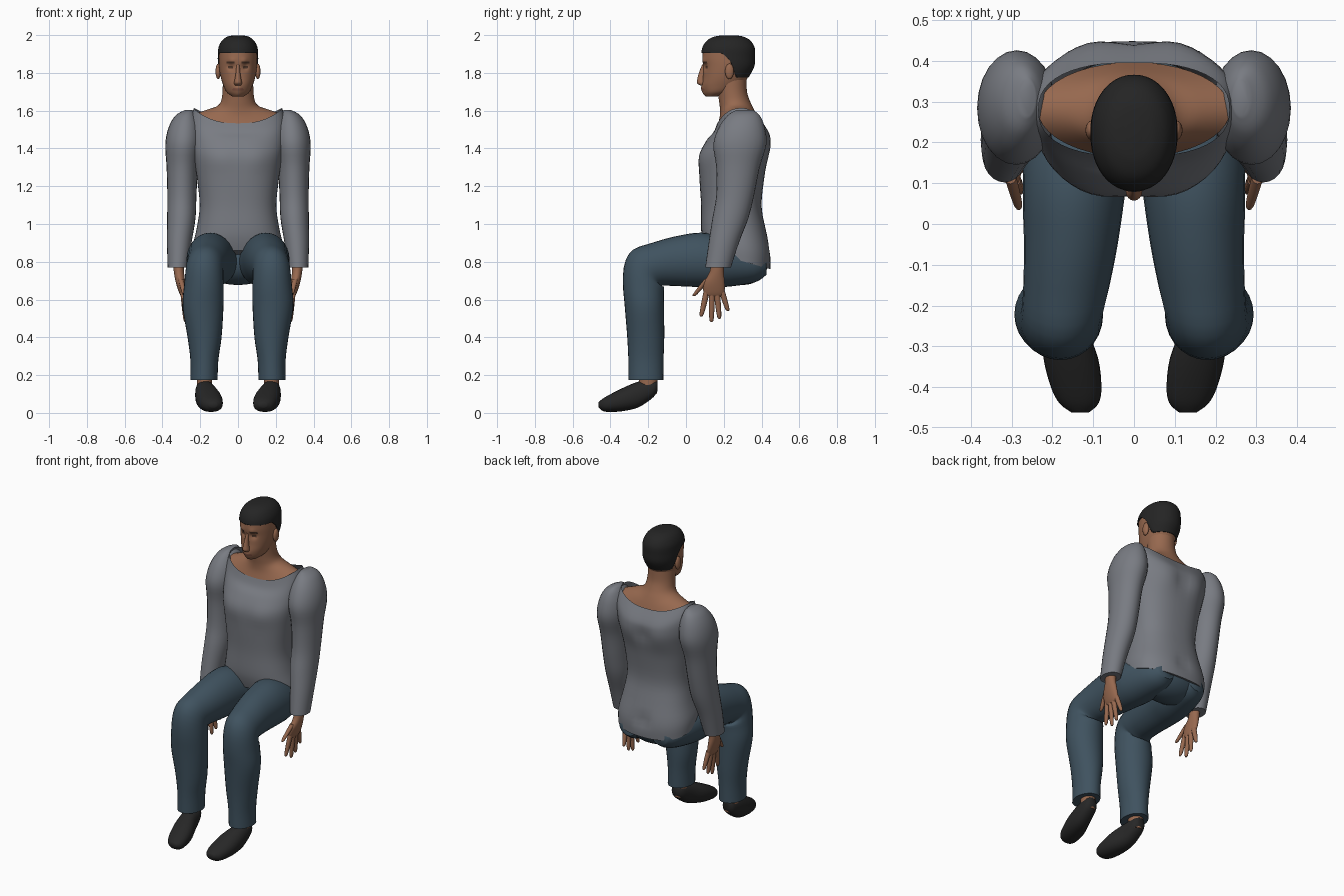
import bpy
import bmesh
import math
from mathutils import Vector

cube = bpy.data.objects.get("Cube")
if cube:
    bpy.data.objects.remove(cube, do_unlink=True)


def material(name, colour):
    mat = bpy.data.materials.new(name)
    mat.use_nodes = True
    rgba = (*colour, 1)
    mat.diffuse_color = rgba
    shader = mat.node_tree.nodes["Principled BSDF"]
    shader.inputs["Base Color"].default_value = rgba
    shader.inputs["Roughness"].default_value = 0.8
    return mat


SKIN = material("brown skin", (.31, .14, .078))
LIP = material("lip", (.24, .095, .06))
BROW = material("dark brow", (.07, .035, .022))
HAIR = material("black hair", (.018, .018, .018))
WOOL = material("grey wool", (.19, .2, .225))
DENIM = material("blue denim", (.05, .085, .115))
LEATHER = material("black leather", (.02, .02, .02))


def spline(rings, steps):
    """Smoothly interpolate ring settings through every given ring."""
    rings = [tuple(r) + (0,) * (7 - len(r)) for r in rings]
    result = []
    for i in range(len(rings) - 1):
        a, b, c, d = (rings[max(0, min(len(rings) - 1, i + k))] for k in (-1, 0, 1, 2))
        for s in range(steps):
            t = s / steps
            result.append([q + t / 2 * (r - p + t * (2 * p - 5 * q + 4 * r - w
                           + t * (3 * q - p - 3 * r + w)))
                           for p, q, r, w in zip(a, b, c, d)])
    result.append(rings[-1])
    return result


def finish(ob, mirror=False):
    if mirror:
        ob.modifiers.new("Mirror", "MIRROR")
    bpy.ops.object.select_all(action="DESELECT")
    ob.select_set(True)
    bpy.context.view_layer.objects.active = ob
    bpy.ops.object.shade_smooth_by_angle(angle=math.radians(50))
    return ob


def loft(name, rings, mat, power=1, sides=24, steps=4, top_open=False,
         mirror=False, shape=None):
    """Rings are x, y, z, half width, half depth, tilt in degrees, saddle height."""
    bm = bmesh.new()
    loops = []
    for x, y, z, width, depth, tilt, saddle in spline(rings, steps):
        tilt = math.radians(tilt)
        loop = []
        for k in range(sides):
            angle = math.tau * k / sides
            c, s = math.cos(angle), math.sin(angle)
            u = math.copysign(abs(c) ** power, c) * width
            v = math.copysign(abs(s) ** power, s) * depth
            lift = saddle * math.cos(2 * angle)
            co = Vector((x + u, y + v * math.cos(tilt), z + v * math.sin(tilt) + lift))
            loop.append(bm.verts.new(shape(co) if shape else co))
        loops.append(loop)
    for low, high in zip(loops, loops[1:]):
        for k in range(sides):
            j = (k + 1) % sides
            bm.faces.new((low[k], low[j], high[j], high[k]))
    bm.faces.new(loops[0])
    if not top_open:
        bm.faces.new(loops[-1])
    bmesh.ops.recalc_face_normals(bm, faces=bm.faces)
    mesh = bpy.data.meshes.new(name)
    bm.to_mesh(mesh)
    bm.free()
    mesh.materials.append(mat)
    ob = bpy.data.objects.new(name, mesh)
    bpy.context.collection.objects.link(ob)
    return finish(ob, mirror)


def ellipsoid(name, place, size, mat, mirror=False):
    bm = bmesh.new()
    bmesh.ops.create_uvsphere(bm, u_segments=24, v_segments=16, radius=1)
    for v in bm.verts:
        v.co = Vector(place) + v.co * Vector(size)
    mesh = bpy.data.meshes.new(name)
    bm.to_mesh(mesh)
    bm.free()
    mesh.materials.append(mat)
    ob = bpy.data.objects.new(name, mesh)
    bpy.context.collection.objects.link(ob)
    return finish(ob, mirror)


def sculptor(bumps):
    """Return a function pushing points along y near each bump and its mirror."""
    def shape(co):
        push = 0
        for x, y, z, radius, amount in bumps:
            near = Vector((abs(co.x), co.y, co.z)) - Vector((x, y, z))
            push += amount * math.exp(-near.length_squared / radius ** 2)
        return co + Vector((0, push, 0))
    return shape


# Sweater body with tilted hem and wide saddle neckline
loft("sweater_body", [
    (0, .275, .81, .24, .18, -16), (0, .268, .88, .24, .183, -10),
    (0, .25, .98, .218, .17), (0, .24, 1.1, .203, .16),
    (0, .243, 1.25, .218, .172), (0, .252, 1.36, .236, .18),
    (0, .272, 1.44, .25, .165), (0, .288, 1.515, .252, .143, 0, .03),
    (0, .28, 1.578, .234, .115, 5, .035)],
    WOOL, power=.82, sides=48, top_open=True, shape=sculptor([
        (.11, .43, 1.42, .09, .018), (.1, .08, 1.35, .07, -.008),
        (0, .46, .86, .04, -.02), (0, .43, 1.4, .04, -.01)]))

# Sleeves with rounded shoulders
loft("sleeves", [
    (.262, .31, 1.603, .02, .045), (.275, .305, 1.575, .055, .085),
    (.283, .295, 1.51, .085, .122), (.289, .285, 1.42, .096, .14),
    (.295, .275, 1.3, .083, .115), (.297, .26, 1.15, .077, .1),
    (.3, .235, 1.03, .075, .095), (.311, .2, .9, .065, .08),
    (.318, .17, .77, .054, .068)], WOOL, mirror=True)

# Trousers: seat and bent legs
ellipsoid("trouser_seat", (0, .3, .795), (.21, .135, .118), DENIM)
loft("trouser_legs", [
    (.11, .425, .77, .05, .04, 90), (.115, .36, .78, .1, .09, 90),
    (.135, .2, .798, .13, .132, 90), (.147, .08, .81, .126, .144, 90),
    (.155, -.05, .803, .115, .132, 92), (.167, -.16, .785, .105, .116, 105),
    (.177, -.215, .755, .1, .123, 135), (.181, -.225, .67, .105, .11, 172),
    (.185, -.22, .56, .108, .104, 180), (.177, -.213, .4, .09, .098, 180),
    (.178, -.212, .28, .074, .093, 180), (.18, -.212, .175, .072, .092, 180)],
    DENIM, sides=28, mirror=True)

# Ankles and shoes
loft("ankles", [(.179, -.2, .24, .04, .048), (.178, -.2, .16, .04, .048),
                (.176, -.205, .1, .04, .05)], SKIN, mirror=True)
loft("shoes", [
    (.18, -.152, .14, .022, .026, 90), (.178, -.175, .127, .042, .046, 90),
    (.172, -.25, .098, .055, .068, 90), (.155, -.33, .072, .067, .062, 90),
    (.142, -.4, .052, .062, .047, 90), (.135, -.44, .043, .048, .033, 90),
    (.132, -.462, .043, .022, .014, 90)], LEATHER, power=.9, mirror=True)

# Hands: palm, then spread fingers and thumb
loft("palms", [
    (.315, .168, .82, .03, .036), (.313, .163, .75, .027, .037),
    (.304, .15, .69, .025, .055), (.294, .148, .64, .019, .056),
    (.29, .148, .618, .012, .045)], SKIN, mirror=True)
fingers = {
    "thumbs": ((.303, .115, .71), (.282, .04, .618)),
    "index_fingers": ((.292, .11, .645), (.278, .08, .51)),
    "middle_fingers": ((.291, .137, .64), (.278, .135, .48)),
    "ring_fingers": ((.291, .163, .64), (.278, .177, .498)),
    "little_fingers": ((.291, .188, .65), (.28, .222, .54))}
for name, (root, tip) in fingers.items():
    root, tip = Vector(root), Vector(tip)
    rings = [(*root.lerp(tip, t), .013 * r, .015 * r)
             for t, r in ((0, 1.1), (.5, 1), (.9, .75), (1, .3))]
    loft(name, rings, SKIN, sides=12, mirror=True)

# Neck spreading into the bare shoulders
loft("neck", [
    (0, .28, 1.545, .236, .117, 0, .035), (0, .278, 1.585, .165, .1, 0, .02),
    (0, .27, 1.615, .113, .09, 0, .008), (0, .257, 1.65, .09, .082),
    (0, .245, 1.7, .082, .078), (0, .235, 1.77, .08, .085)], SKIN, sides=40)

# Head with sockets, brow ridge, lips and chin
skull = [
    (0, .14, 1.676, .032, .027), (0, .168, 1.698, .06, .072),
    (0, .193, 1.735, .078, .107), (0, .21, 1.78, .092, .12),
    (0, .223, 1.83, .1, .132), (0, .223, 1.88, .101, .136),
    (0, .225, 1.93, .097, .131), (0, .226, 1.968, .077, .106),
    (0, .227, 1.988, .047, .066), (0, .228, 1.994, .012, .02)]
head = loft("head", skull, SKIN, power=.95, sides=72, steps=8, shape=sculptor([
    (.038, .1, 1.832, .018, .012), (.035, .09, 1.862, .018, -.006),
    (0, .09, 1.715, .022, -.009), (0, .11, 1.685, .022, -.01)]))
head.data.materials.append(BROW)
head.data.materials.append(LIP)
for face in head.data.polygons:
    x, y, z = face.center
    if y < .2:
        if .018 < abs(x) < .062 and 1.85 < z < 1.859:
            face.material_index = 1
        elif .025 < abs(x) < .05 and 1.826 < z < 1.835:
            face.material_index = 1
        elif abs(x) < .028 and 1.705 < z < 1.722:
            face.material_index = 2

loft("nose", [
    (0, .098, 1.845, .008, .012), (0, .088, 1.805, .011, .018),
    (0, .082, 1.768, .017, .022), (0, .084, 1.746, .021, .026),
    (0, .092, 1.733, .016, .016)], SKIN, sides=16)
ellipsoid("ears", (.105, .23, 1.808), (.014, .023, .041), SKIN, mirror=True)


# Cropped hair: enlarged skull cut off along the hairline
def hairline(co):
    marks = ((.19, 1.905), (.235, 1.865), (.265, 1.775))
    edge = marks[0][1] if co.y < marks[0][0] else marks[-1][1]
    for (y1, z1), (y2, z2) in zip(marks, marks[1:]):
        if y1 <= co.y < y2:
            edge = z1 + (z2 - z1) * (co.y - y1) / (y2 - y1)
    return Vector((co.x, co.y, max(co.z, edge)))


loft("hair", [(x, y, z + .005, w + .006, d + .007) for x, y, z, w, d in skull],
     HAIR, power=.95, sides=72, steps=8, shape=hairline)
